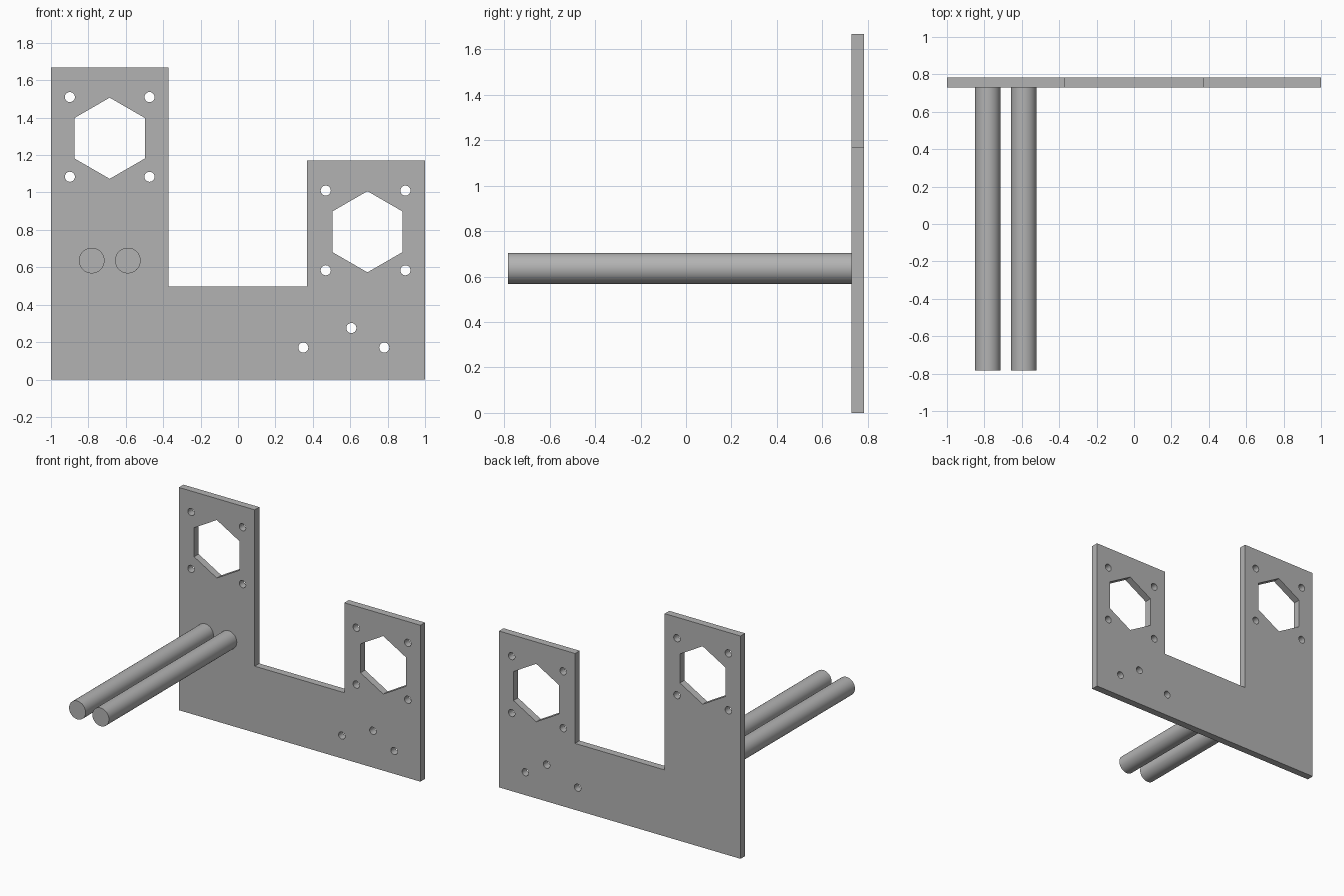
import bpy, bmesh
from math import pi, sin, cos
from mathutils import Vector

cube = bpy.data.objects.get("Cube")
if cube:
    bpy.data.objects.remove(cube, do_unlink=True)

GREY = (0.45, 0.45, 0.45, 1)
grey = bpy.data.materials.new("plain grey")
grey.use_nodes = True
grey.diffuse_color = GREY
grey.node_tree.nodes["Principled BSDF"].inputs["Base Color"].default_value = GREY

FRONT, BACK = 0.729, 0.783


def ring(x, z, radius, sides):
    """Regular polygon outline with a corner at the top."""
    return [(x + radius * sin(2 * pi * i / sides), z + radius * cos(2 * pi * i / sides))
            for i in range(sides)]


def add_object(name, bm):
    mesh = bpy.data.meshes.new(name)
    bm.to_mesh(mesh)
    bm.free()
    mesh.materials.append(grey)
    obj = bpy.data.objects.new(name, mesh)
    bpy.context.collection.objects.link(obj)
    return obj


def extruded(name, loops, y0, y1):
    """Fill an outline with its holes, then extrude it along y."""
    bm = bmesh.new()
    for loop in loops:
        verts = [bm.verts.new((x, y0, z)) for x, z in loop]
        for a, b in zip(verts, verts[1:] + verts[:1]):
            bm.edges.new((a, b))
    bmesh.ops.triangle_fill(bm, edges=bm.edges[:], use_beauty=True, normal=(0, -1, 0))
    result = bmesh.ops.extrude_face_region(bm, geom=bm.faces[:], use_keep_orig=True)
    moved = [g for g in result["geom"] if isinstance(g, bmesh.types.BMVert)]
    bmesh.ops.translate(bm, verts=moved, vec=Vector((0, y1 - y0, 0)))
    bmesh.ops.recalc_face_normals(bm, faces=bm.faces[:])
    return add_object(name, bm)


# Mounting plate: uneven U outline
outline = [(-1, 0), (1, 0), (1, 1.17), (0.37, 1.17), (0.37, 0.497),
           (-0.372, 0.497), (-0.372, 1.667), (-1, 1.667)]

# Hexagonal windows, each with four screw holes around it
holes = []
for hex_x, screw_x, z in ((-0.686, -0.686, 1.29), (0.692, 0.682, 0.79)):
    holes.append(ring(hex_x, z, 0.217, 6))
    holes += [ring(screw_x + dx, z + 0.007 + dz, 0.027, 24)
              for dx in (-0.213, 0.213) for dz in (-0.213, 0.213)]

# Three lower screw holes
holes += [ring(x, z, 0.027, 24) for x, z in ((0.349, 0.171), (0.606, 0.275), (0.782, 0.171))]

extruded("mounting_plate", [outline] + holes, FRONT, BACK)

# Pair of rods reaching forward from the plate
for name, x in (("right_rod", -0.782), ("left_rod", -0.589)):
    bpy.ops.mesh.primitive_cylinder_add(vertices=48, radius=0.0685, depth=FRONT + BACK,
                                        location=(x, (FRONT - BACK) / 2, 0.636),
                                        rotation=(pi / 2, 0, 0))
    rod = bpy.context.object
    rod.name = name
    rod.data.materials.append(grey)
    bpy.ops.object.shade_smooth_by_angle()
